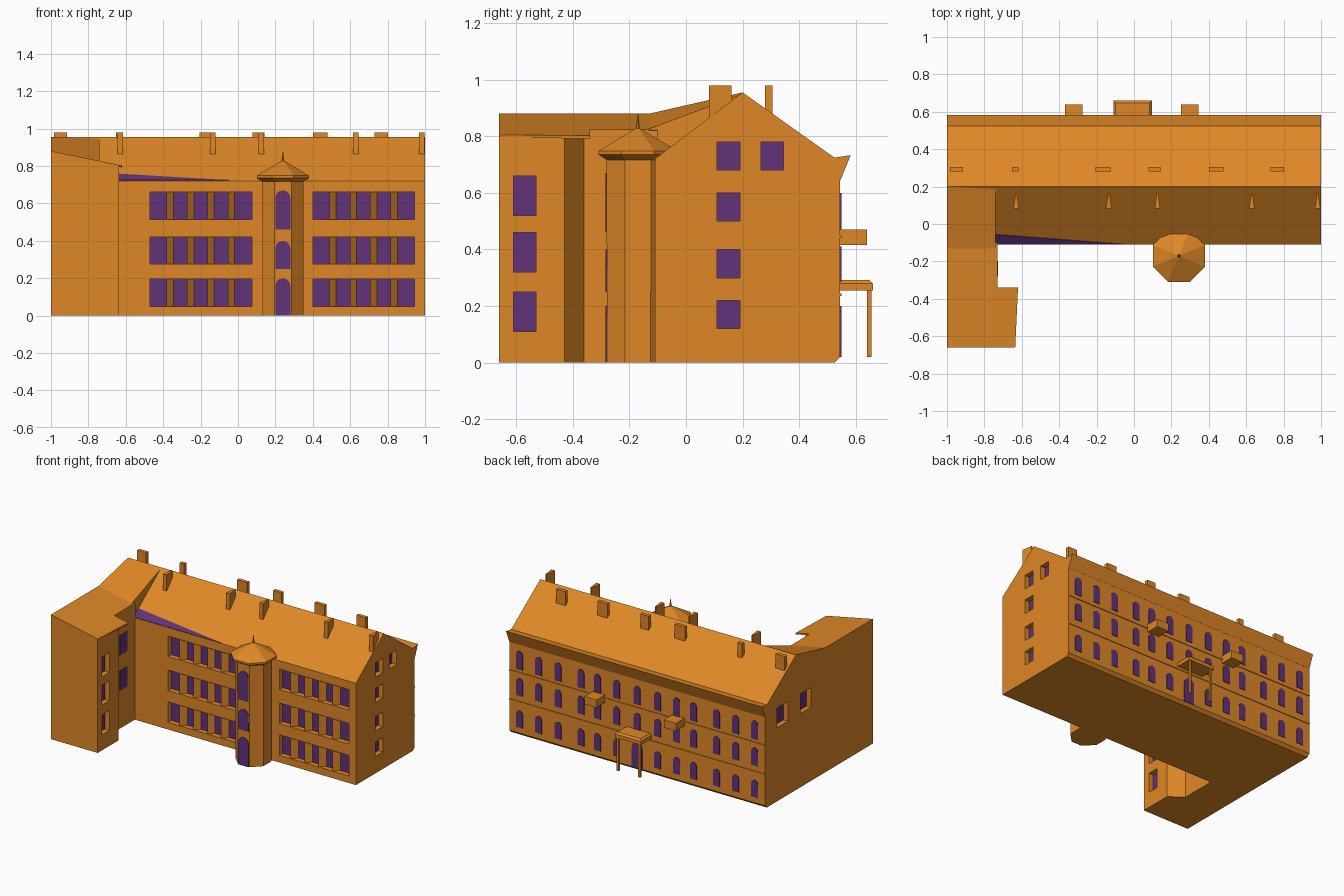
import bpy, bmesh, math
from mathutils import Vector

if "Cube" in bpy.data.objects:
    bpy.data.objects.remove(bpy.data.objects["Cube"])


def material(name, rgb):
    m = bpy.data.materials.new(name)
    m.diffuse_color = (*rgb, 1)
    m.use_nodes = True
    m.node_tree.nodes["Principled BSDF"].inputs["Base Color"].default_value = m.diffuse_color
    return m


ORANGE = material("orange_plaster", (0.74, 0.245, 0.02))
PURPLE = material("purple_glass", (0.115, 0.032, 0.19))


def add(name, bm, mat):
    bmesh.ops.recalc_face_normals(bm, faces=bm.faces)
    me = bpy.data.meshes.new(name)
    bm.to_mesh(me)
    bm.free()
    me.materials.append(mat)
    ob = bpy.data.objects.new(name, me)
    bpy.context.collection.objects.link(ob)
    return ob


def loft_into(bm, rings):
    """Closed solid through rings of equal point count."""
    vs = [[bm.verts.new(p) for p in r] for r in rings]
    n = len(vs[0])
    bm.faces.new(vs[0])
    bm.faces.new(vs[-1])
    for a, b in zip(vs, vs[1:]):
        for i in range(n):
            j = (i + 1) % n
            bm.faces.new((a[i], a[j], b[j], b[i]))


def loft(name, rings, mat=ORANGE):
    bm = bmesh.new()
    loft_into(bm, rings)
    return add(name, bm, mat)


def prism(name, axis, pts, a, b, mat=ORANGE):
    put = {"x": lambda p, t: (t, p[0], p[1]),
           "y": lambda p, t: (p[0], t, p[1]),
           "z": lambda p, t: (p[0], p[1], t)}[axis]
    return loft(name, [[put(p, t) for p in pts] for t in (a, b)], mat)


def rect(a0, a1, b0, b1):
    return [(a0, b0), (a1, b0), (a1, b1), (a0, b1)]


def box(name, x, y, z, mat=ORANGE):
    return prism(name, "z", rect(*x, *y), *z, mat)


def arch(x, w, z0, z1):
    """Upright outline with a rounded head."""
    r = w / 2
    head = [(x + r * math.cos(t * math.pi / 6), z1 - r + r * math.sin(t * math.pi / 6))
            for t in range(7)]
    return [(x - r, z0), (x + r, z0)] + head


def cut(ob, boxes):
    """Cut box recesses, then drop the cutter."""
    bm = bmesh.new()
    for x, y, z in boxes:
        loft_into(bm, [[(px, py, t) for px, py in rect(*x, *y)] for t in z])
    cutter = add("recess_cutter", bm, ORANGE)
    cutter.hide_render = True
    mod = ob.modifiers.new("recesses", "BOOLEAN")
    mod.operation, mod.solver, mod.object = "DIFFERENCE", "EXACT", cutter
    dg = bpy.context.evaluated_depsgraph_get()
    me = bpy.data.meshes.new_from_object(ob.evaluated_get(dg))
    ob.modifiers.clear()
    ob.data = me
    bpy.data.objects.remove(cutter)


D = 0.04           # recess depth
FRONT, BACK = -0.11, 0.545

# Main block with gabled roof
main = prism("main_block", "x", [(FRONT, 0), (0.525, 0), (BACK, 0.02), (BACK, 0.71),
                                 (0.2, 0.955), (FRONT, 0.72)], -1, 1)
recesses = []

# Front window bays with glass strips and wedge posts
for x0 in (-0.47, 0.40):
    for z in ((0.05, 0.195), (0.275, 0.42), (0.515, 0.66)):
        x = (x0, x0 + 0.545)
        recesses.append((x, (FRONT - 0.05, FRONT + D), z))
        box("bay_glass", x, (FRONT + D - 0.004, FRONT + D + 0.004), z, PURPLE)
        for k in range(1, 5):
            c = x0 + 0.109 * k
            prism("bay_post", "z", [(c - 0.02, FRONT), (c + 0.02, FRONT + D),
                                    (c - 0.02, FRONT + D)], *z)

# Gable windows, right then left
right_windows = [((0.11, 0.19), (z, z + 0.1)) for z in (0.12, 0.30, 0.50, 0.68)]
right_windows.append(((0.265, 0.345), (0.68, 0.78)))
left_windows = [((y, y + 0.12), (0.52, 0.66)) for y in (0.03, 0.29)]
for side, windows in ((1, right_windows), (-1, left_windows)):
    for y, z in windows:
        inner = side * (1 - D)
        recesses.append((sorted((inner, side * 1.05)), y, z))
        box("gable_glass", (inner - 0.004, inner + 0.004), y, z, PURPLE)
cut(main, recesses)


# Left wing: walls follow a single-pitch roof
def wing_z(x):
    return 0.88 - 0.205 * (x + 1)


wall = [(-1, -0.66), (-0.635, -0.66), (-0.635, -0.43), (-0.73, -0.36), (-0.73, -0.1), (-1, -0.1)]
wing = loft("wing_walls", [[(x, y, 0) for x, y in wall],
                           [(x, y, wing_z(x) - 0.005) for x, y in wall]])
cuts = []
for z in ((0.11, 0.25), (0.32, 0.46), (0.52, 0.66)):
    cuts.append(((-0.635 - D, -0.6), (-0.61, -0.53), z))
    box("wing_glass", (-0.639 - D, -0.631 - D), (-0.61, -0.53), z, PURPLE)
cut(wing, cuts)
for z in ((0.27, 0.41), (0.52, 0.66)):
    box("inner_wing_glass", (-0.734, -0.726), (-0.28, -0.20), z, PURPLE)
eave = [(-1, -0.66), (-0.635, -0.66), (-0.62, -0.34), (-0.73, -0.34), (-0.73, -0.13), (-1, -0.13)]
loft("wing_roof", [[(x, y, wing_z(x) - d) for x, y in eave] for d in (0.01, 0)])

# Sloped roof joining the wing to the main ridge
loft("joining_roof", [[(x, -0.13, 0.7), (x, 0.2, 0.7), (x, 0.2, top), (x, -0.13, wing_z(x))]
                      for x, top in ((-1, 0.955), (-0.74, 0.95))])

# Purple triangular roof light on the front slope
up = Vector((0, -0.6, 0.8)) * 0.004
tri = [Vector(p) for p in ((-0.74, -0.108, 0.7215), (-0.05, -0.108, 0.7215), (-0.74, -0.055, 0.762))]
loft("roof_light", [[p - up for p in tri], [p + up for p in tri]], PURPLE)

# Octagonal stair tower: shaft, cap and spire
CX, CY = 0.24, -0.17


def octagon(r, z):
    return [(CX + r * math.cos((i + 0.5) * math.pi / 4),
             CY + r * math.sin((i + 0.5) * math.pi / 4), z) for i in range(8)]


loft("tower_shaft", [octagon(0.118, 0), octagon(0.12, 0.725)])
loft("tower_cap", [octagon(r, z) for r, z in
                   ((0.12, 0.717), (0.151, 0.735), (0.151, 0.748), (0.008, 0.828), (0.001, 0.88))])
for z0, z1 in ((0, 0.2), (0.25, 0.40), (0.46, 0.67)):
    prism("tower_window", "y", arch(CX, 0.08, z0, z1), -0.284, -0.276, PURPLE)

# Back cornice and string courses
prism("back_cornice", "x", [(0.52, 0.724), (0.582, 0.733), (0.546, 0.645), (0.52, 0.645)], -1, 1)
for z in (0.235, 0.44):
    box("string_course", (-1, 1), (0.54, 0.55), (z, z + 0.01))

# Back windows, mirrored in columns
for x in (0.16, 0.31, 0.44, 0.62, 0.77, 0.92):
    for s in (-1, 1):
        for z0, z1 in ((0.06, 0.18), (0.285, 0.41), (0.47, 0.60)):
            prism("back_window", "y", arch(s * x, 0.052, z0, z1), BACK - 0.002, BACK + 0.004, PURPLE)
for z0, z1 in ((0.285, 0.41), (0.47, 0.60)):
    prism("back_window", "y", arch(0, 0.052, z0, z1), BACK - 0.002, BACK + 0.004, PURPLE)
prism("back_door", "y", arch(0, 0.08, 0.02, 0.2), BACK - 0.002, BACK + 0.004, PURPLE)

# Back balconies and porch
for x in (-0.322, 0.298):
    box("balcony", (x - 0.047, x + 0.047), (0.54, 0.64), (0.415, 0.47))
loft("porch_roof", [[(x, y, z) for x, y in rect(-0.11 + i, 0.095 - i, 0.54, 0.66 - i)]
                    for i, z in ((0, 0.255), (0, 0.28), (0.012, 0.292))])
for x in (-0.1, 0.07):
    box("porch_post", (x, x + 0.015), (0.64, 0.655), (0.02, 0.26))

# Chimneys: wedges on the front slope, slabs on the back slope
for x in (-0.63, -0.135, 0.125, 0.63, 0.982):
    prism("front_chimney", "z", [(x - 0.015, 0.082), (x + 0.015, 0.082), (x + 0.004, 0.16),
                                 (x - 0.004, 0.16)], 0.84, 0.98)
for x, w in ((-0.95, 0.07), (-0.635, 0.035), (-0.165, 0.08), (0.11, 0.065), (0.44, 0.078), (0.765, 0.072)):
    box("back_chimney", (x - w / 2, x + w / 2), (0.28, 0.306), (0.85, 0.98))
